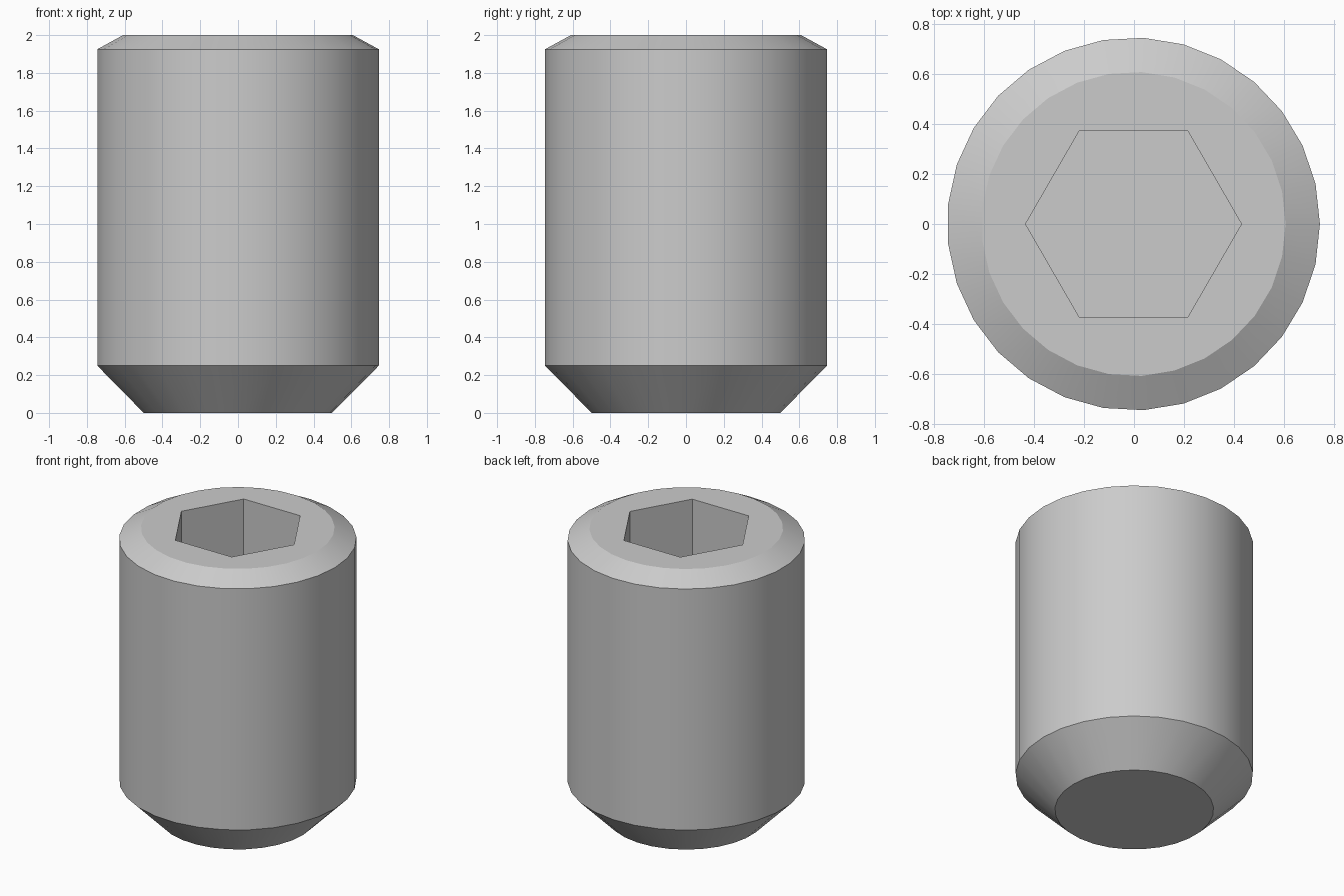
import bpy, bmesh
from math import cos, sin, tau, radians

cube = bpy.data.objects.get("Cube")
if cube:
    bpy.data.objects.remove(cube, do_unlink=True)

SIDES = 29
CENTRE_X = -0.002
SOCKET_RADIUS = 0.433
SOCKET_FLOOR = 1.125

steel = bpy.data.materials.new("grey_steel")
steel.use_nodes = True
colour = (0.6, 0.6, 0.6, 1)
steel.diffuse_color = colour
steel.node_tree.nodes["Principled BSDF"].inputs["Base Color"].default_value = colour

bm = bmesh.new()


def ring(sides, radius, z):
    """Closed loop of vertices around the screw axis."""
    return [bm.verts.new((CENTRE_X + radius * cos(tau * i / sides),
                          radius * sin(tau * i / sides), z))
            for i in range(sides)]


def wall(lower, upper):
    """Band of quads between two equal loops."""
    n = len(lower)
    for i in range(n):
        j = (i + 1) % n
        bm.faces.new((lower[i], lower[j], upper[j], upper[i]))


def loop_edges(loop):
    return [bm.edges.get((v, loop[(i + 1) % len(loop)])) for i, v in enumerate(loop)]


# Shank: flat point, tapered end, straight body, top chamfer
profile = [(0.5, 0), (0.7475, 0.25), (0.7475, 1.925), (0.61, 2)]
rings = [ring(SIDES, r, z) for r, z in profile]
for lower, upper in zip(rings, rings[1:]):
    wall(lower, upper)
bm.faces.new(rings[0])

# Hexagonal socket sunk into the top
floor = ring(6, SOCKET_RADIUS, SOCKET_FLOOR)
mouth = ring(6, SOCKET_RADIUS, 2)
wall(floor, mouth)
bm.faces.new(floor)

# Flat top face around the socket mouth
bmesh.ops.triangle_fill(bm, use_beauty=True, normal=(0, 0, 1),
                        edges=loop_edges(rings[-1]) + loop_edges(mouth))
bmesh.ops.recalc_face_normals(bm, faces=bm.faces[:])

mesh = bpy.data.meshes.new("socket_set_screw")
bm.to_mesh(mesh)
bm.free()
mesh.materials.append(steel)
screw = bpy.data.objects.new("socket_set_screw", mesh)
bpy.context.collection.objects.link(screw)

# Smooth round sides, crisp rims
bpy.ops.object.select_all(action="DESELECT")
screw.select_set(True)
bpy.context.view_layer.objects.active = screw
bpy.ops.object.shade_smooth_by_angle(angle=radians(20))
